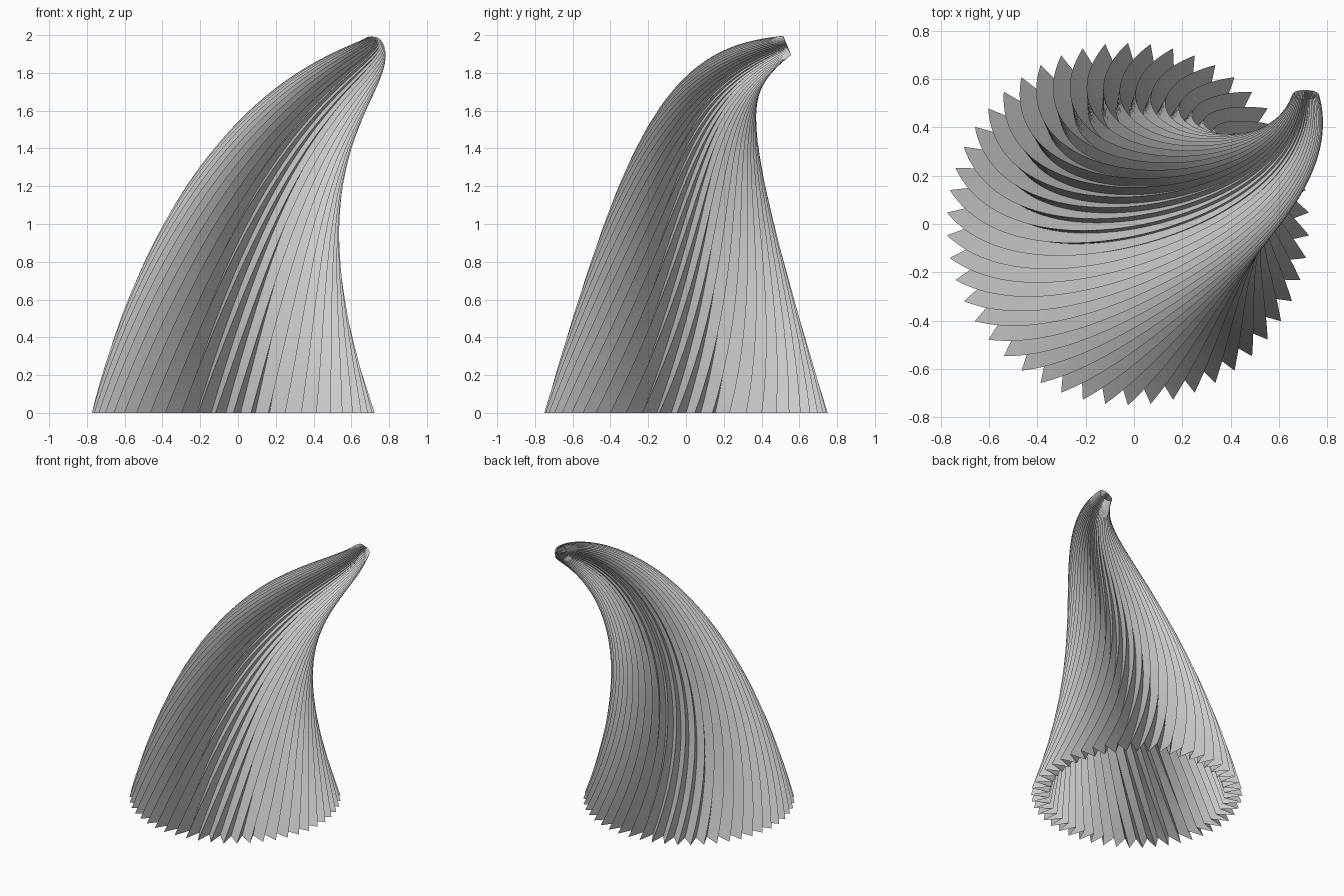
import bpy, bmesh, math
from mathutils import Vector
from mathutils.geometry import interpolate_bezier

cube = bpy.data.objects.get("Cube")
if cube:
    bpy.data.objects.remove(cube, do_unlink=True)

RIDGES = 50          # pleats around the horn
STEPS = 72           # rings along the horn
BASE_R, TIP_R = 0.75, 0.055
VALLEY = 0.83        # groove radius relative to ridge radius
TWIST = 1.0          # total twist in radians

# Centre line of the horn
path = interpolate_bezier(Vector((-0.025, 0, 0)), Vector((-0.025, 0, 1.535)),
                          Vector((0.71, 0.097, 1.77)), Vector((0.71, 0.535, 1.945)), STEPS + 1)
lengths = [0.0]
for a, b in zip(path, path[1:]):
    lengths.append(lengths[-1] + (b - a).length)


def tangent(i):
    if i == 0:
        return Vector((0, 0, 1))
    return (path[min(i + 1, STEPS)] - path[i - 1]).normalized()


# Star section swept along the path, tapering and twisting with length
bm = bmesh.new()
rings = []
side, old = Vector((1, 0, 0)), tangent(0)
for i, centre in enumerate(path):
    t = tangent(i)
    side = old.rotation_difference(t) @ side
    side = (side - t * side.dot(t)).normalized()
    up, old = t.cross(side), t
    f = lengths[i] / lengths[-1]
    radius = BASE_R + (TIP_R - BASE_R) * f
    ring = []
    for k in range(RIDGES * 2):
        ang = math.pi / 2 + math.pi * k / RIDGES + TWIST * f
        r = radius * (VALLEY if k % 2 else 1)
        ring.append(bm.verts.new(centre + side * r * math.cos(ang) + up * r * math.sin(ang)))
    rings.append(ring)

for low, high in zip(rings, rings[1:]):
    for k in range(RIDGES * 2):
        n = (k + 1) % (RIDGES * 2)
        bm.faces.new((low[k], low[n], high[n], high[k]))

mesh = bpy.data.meshes.new("pleated_horn")
bm.to_mesh(mesh)
bm.free()
horn = bpy.data.objects.new("pleated_horn", mesh)
bpy.context.collection.objects.link(horn)

# Plain grey finish
grey = bpy.data.materials.new("light_grey")
grey.use_nodes = True
colour = (0.6, 0.6, 0.6, 1)
grey.diffuse_color = colour
grey.node_tree.nodes["Principled BSDF"].inputs["Base Color"].default_value = colour
mesh.materials.append(grey)

# Smooth along the length, crisp at ridges and grooves
bpy.ops.object.select_all(action="DESELECT")
horn.select_set(True)
bpy.context.view_layer.objects.active = horn
bpy.ops.object.shade_smooth_by_angle(angle=math.radians(30))
